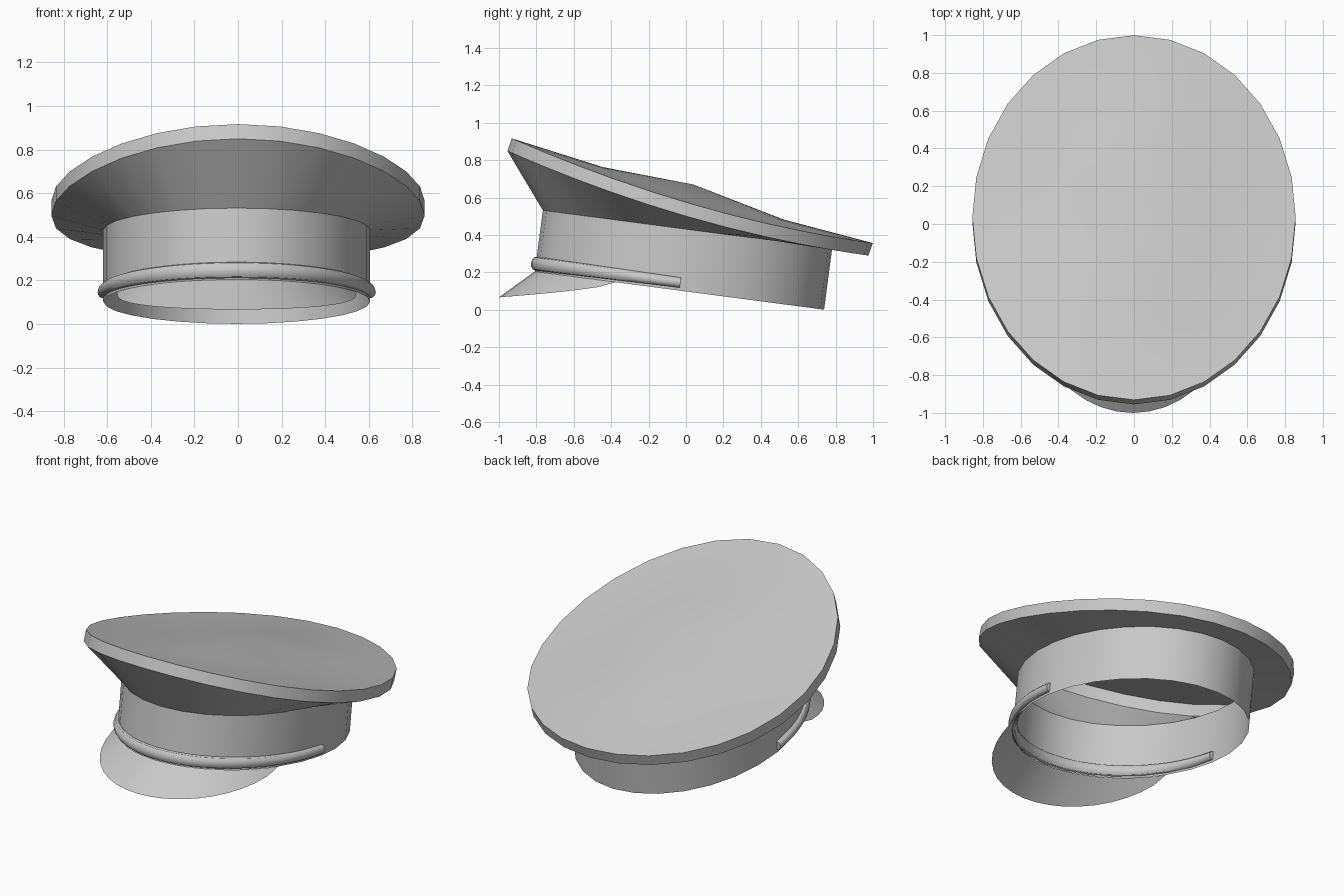
import bpy, bmesh
from math import sin, cos, pi, radians
from mathutils import Matrix, Vector

cube = bpy.data.objects.get("Cube")
if cube:
    bpy.data.objects.remove(cube)

grey = bpy.data.materials.new("cap grey")
grey.use_nodes = True
grey.diffuse_color = (0.58, 0.58, 0.58, 1)
grey.node_tree.nodes["Principled BSDF"].inputs["Base Color"].default_value = (0.58, 0.58, 0.58, 1)

SIDES = 28
HEAD_RX, HEAD_RY, BAND_HEIGHT = 0.612, 0.78, 0.33
# The head opening is tipped down towards the back
TILT = Matrix.Translation((-0.006, -0.035, 0.103)) @ Matrix.Rotation(radians(-7.5), 4, 'X')


def head_point(angle, height, out=0.0):
    """Point on the band; angle 0 is the front centre."""
    return TILT @ Vector(((HEAD_RX + out) * sin(angle), -(HEAD_RY + out) * cos(angle), height))


def loft(name, rings, closed=True, cap=False, tip=None):
    """Skin a list of equal rings; optionally cap both ends or close the last ring to a tip."""
    bm = bmesh.new()
    rows = [[bm.verts.new(p) for p in ring] for ring in rings]
    n = len(rows[0])
    for low, high in zip(rows, rows[1:]):
        for i in range(n if closed else n - 1):
            j = (i + 1) % n
            bm.faces.new((low[i], low[j], high[j], high[i]))
    if cap:
        bm.faces.new(rows[0])
        bm.faces.new(rows[-1])
    if tip:
        top = bm.verts.new(tip)
        for i in range(n):
            bm.faces.new((rows[-1][i], rows[-1][(i + 1) % n], top))
    if cap:
        bmesh.ops.recalc_face_normals(bm, faces=bm.faces)
    mesh = bpy.data.meshes.new(name)
    bm.to_mesh(mesh)
    bm.free()
    obj = bpy.data.objects.new(name, mesh)
    bpy.context.collection.objects.link(obj)
    mesh.materials.append(grey)
    bpy.ops.object.select_all(action='DESELECT')
    obj.select_set(True)
    bpy.context.view_layer.objects.active = obj
    bpy.ops.object.shade_smooth_by_angle(angle=radians(32))
    return obj


around = [2 * pi * i / SIDES for i in range(SIDES)]

# Open head band
band_top = [head_point(a, BAND_HEIGHT) for a in around]
loft("head_band", [[head_point(a, 0) for a in around], band_top])


# Saddle-shaped crown edge, high at the front
def crown_edge(a):
    y = -0.965 * cos(a)
    return Vector((0.856 * sin(a), y + 0.01, 0.498 - 0.29 * y + 0.072 * (y / 0.965) ** 2))


edge_low = [crown_edge(a) for a in around]
edge_high = [p + Vector((0, 0.024, 0.067)) for p in edge_low]
loft("crown_underside", [band_top, edge_low])
loft("crown_rim", [edge_low, edge_high])

# Crown top rising to a soft peak, sagging halfway
peak = Vector((0, 0.04, 0.67))
halfway = [(p + peak) / 2 - Vector((0, 0, 0.03)) for p in edge_high]
loft("crown_top", [edge_high, halfway], tip=peak)

# Visor: thin sheet from the lower band edge to a dropped outer curve
STEPS = 20
inner, outer = [], []
for i in range(STEPS + 1):
    t = 2 * i / STEPS - 1
    b = t * pi / 2
    c = max(cos(b), 0)
    inner.append(head_point(t * radians(64), 0))
    outer.append(Vector((0.55 * sin(b) - 0.006, -0.375 - 0.625 * c, 0.148 - 0.081 * c ** 0.6)))
loft("visor", [outer, inner], closed=False)

# Rounded strap around the front half of the band
rings = []
for i in range(SIDES + 1):
    a = pi * (i / SIDES - 0.5)
    half = 0.027 + 0.01 * cos(a)
    rings.append([head_point(a, 0.043 + half * sin(p), 0.026 * cos(p))
                  for p in (2 * pi * k / 12 for k in range(12))])
loft("chin_strap", rings, cap=True)
